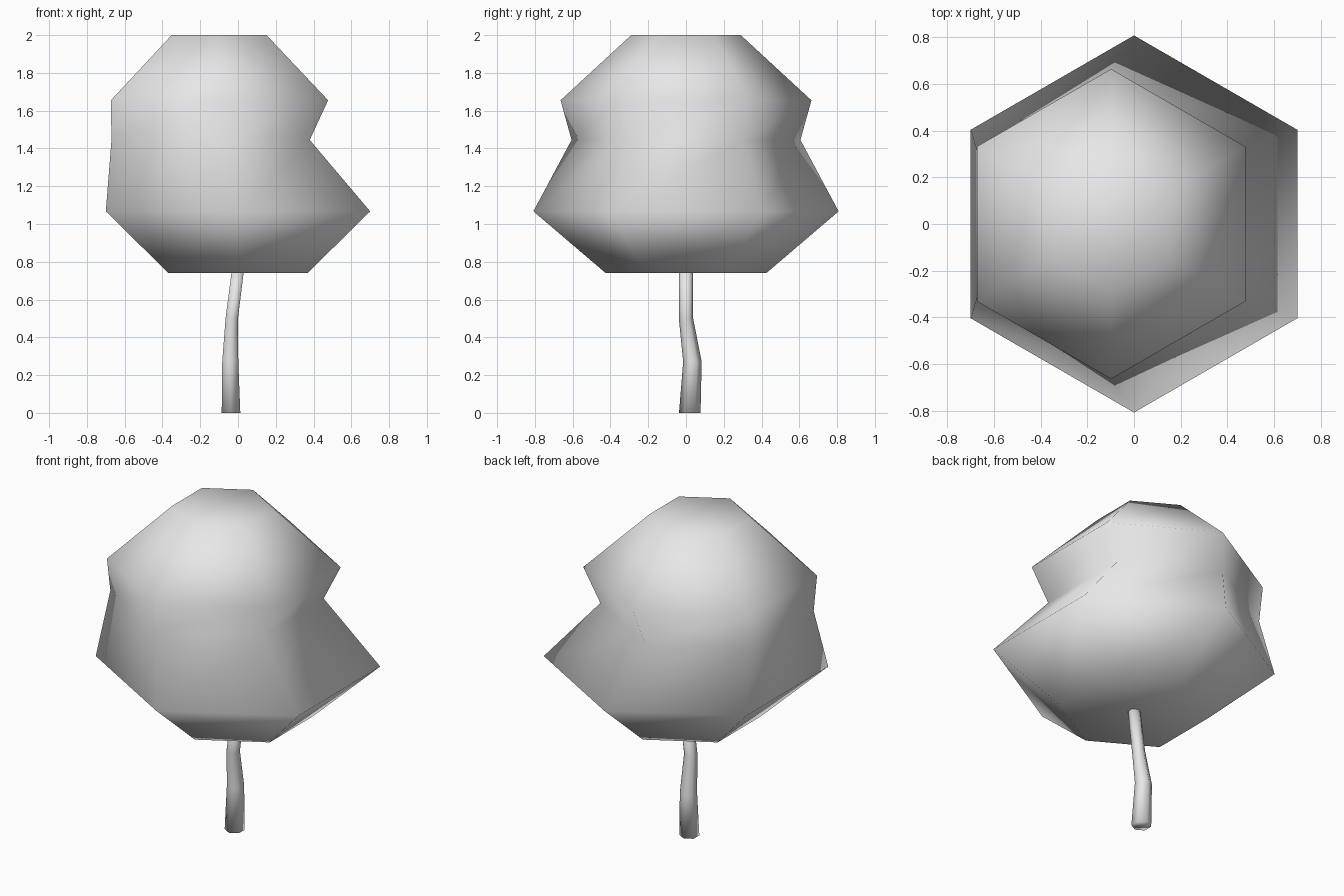
import bpy
import bmesh
from math import cos, sin, pi

if "Cube" in bpy.data.objects:
    bpy.data.objects.remove(bpy.data.objects["Cube"], do_unlink=True)

SIDES = 6

# Single plain grey for the whole tree
grey = bpy.data.materials.new("light_grey")
grey.use_nodes = True
grey.diffuse_color = (0.8, 0.8, 0.8, 1)
grey.node_tree.nodes["Principled BSDF"].inputs["Base Color"].default_value = (0.8, 0.8, 0.8, 1)


def loft(name, rings):
    """Smooth, capped hexagonal stack; each ring is (x, y, z, radius)."""
    bm = bmesh.new()
    loops = []
    for x, y, z, radius in rings:
        angles = [pi / 2 + 2 * pi * i / SIDES for i in range(SIDES)]
        loops.append([bm.verts.new((x + radius * cos(a), y + radius * sin(a), z))
                      for a in angles])
    for low, high in zip(loops, loops[1:]):
        for i in range(SIDES):
            j = (i + 1) % SIDES
            bm.faces.new((low[i], low[j], high[j], high[i]))
    bm.faces.new(loops[0][::-1])
    bm.faces.new(loops[-1])
    for face in bm.faces:
        face.smooth = True
    mesh = bpy.data.meshes.new(name)
    bm.to_mesh(mesh)
    bm.free()
    mesh.materials.append(grey)
    obj = bpy.data.objects.new(name, mesh)
    bpy.context.collection.objects.link(obj)
    return obj


# Crooked, tapering trunk
loft("trunk", [
    (-0.037, 0.020, 0.00, 0.057),
    (-0.041, 0.034, 0.27, 0.049),
    (-0.033, 0.000, 0.50, 0.038),
    (-0.002, 0.000, 0.745, 0.037),
])

# Leafy crown with a pinched waist, its upper half leaning to the right
loft("crown", [
    (0.000, 0, 0.74, 0.425),
    (0.000, 0, 1.067, 0.808),
    (-0.145, 0, 1.445, 0.606),
    (-0.098, 0, 1.655, 0.664),
    (-0.100, 0, 2.00, 0.290),
])
